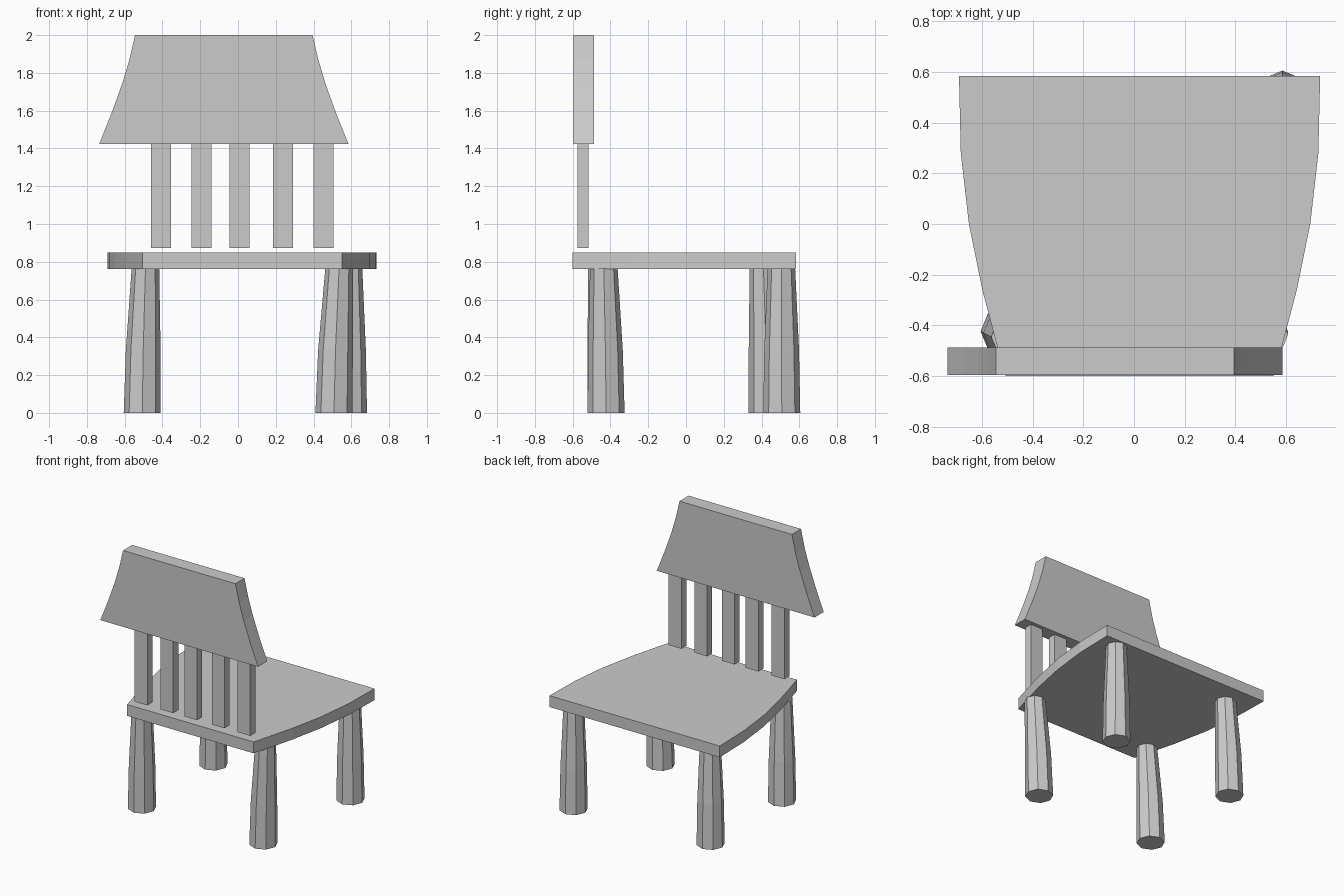
import bpy
import bmesh
from math import cos, sin, pi
from mathutils import Vector

cube = bpy.data.objects.get("Cube")
if cube:
    bpy.data.objects.remove(cube)

grey = bpy.data.materials.new("plain grey")
grey.use_nodes = True
colour = (0.6, 0.6, 0.6, 1)
grey.diffuse_color = colour
grey.node_tree.nodes["Principled BSDF"].inputs["Base Color"].default_value = colour


def loft(name, rings):
    """Flat-shaded solid through rings of equal point count, capped at both ends."""
    bm = bmesh.new()
    loops = [[bm.verts.new(p) for p in ring] for ring in rings]
    for low, high in zip(loops, loops[1:]):
        for i in range(len(low)):
            j = (i + 1) % len(low)
            bm.faces.new((low[i], low[j], high[j], high[i]))
    bm.faces.new(loops[0])
    bm.faces.new(loops[-1])
    bmesh.ops.recalc_face_normals(bm, faces=bm.faces)
    mesh = bpy.data.meshes.new(name)
    bm.to_mesh(mesh)
    bm.free()
    mesh.materials.append(grey)
    obj = bpy.data.objects.new(name, mesh)
    bpy.context.collection.objects.link(obj)
    return obj


def mirrored(half, centre):
    """Closed outline from (half width, position) pairs."""
    return ([(centre + w, v) for w, v in half]
            + [(centre - w, v) for w, v in reversed(half)])


# Seat: a slab that widens in a curve towards +y
seat_half = [(0.528, -0.60), (0.562, -0.48), (0.62, -0.26),
             (0.673, 0), (0.705, 0.28), (0.712, 0.583)]
seat = mirrored(seat_half, 0.022)
loft("seat", [[(x, y, z) for x, y in seat] for z in (0.762, 0.848)])

# Top rail of the backrest, with inward curved ends
rail_half = [(0.66, 1.423), (0.597, 1.58), (0.539, 1.74), (0.5, 1.87), (0.47, 2.0)]
rail = mirrored(rail_half, -0.075)
loft("back_rail", [[(x, y, z) for x, z in rail] for y in (-0.595, -0.486)])

# Upright slats
for number, x in enumerate((-0.408, -0.192, 0.007, 0.237, 0.452)):
    loft(f"back_slat_{number + 1}",
         [[(x + sx * 0.053, -0.545 + sy * 0.03, z)
           for sx, sy in ((-1, -1), (1, -1), (1, 1), (-1, 1))]
          for z in (0.872, 1.425)])

# Eight-sided legs that thicken and splay slightly: top centre, foot centre
legs = {
    "front_right_leg": ((-0.49, -0.445), (-0.507, -0.423)),
    "front_left_leg": ((0.535, -0.435), (0.508, -0.423)),
    "back_right_leg": ((-0.49, 0.41), (-0.507, 0.43)),
    "back_left_leg": ((0.585, 0.505), (0.585, 0.507)),
}
for name, (top, foot) in legs.items():
    rings = []
    for z, radius, blend in ((0, 0.098, 0), (0.33, 0.092, 0.3), (0.765, 0.073, 1)):
        c = Vector(foot).lerp(Vector(top), blend)
        rings.append([(c.x + radius * cos(i * pi / 4), c.y + radius * sin(i * pi / 4), z)
                      for i in range(8)])
    loft(name, rings)
